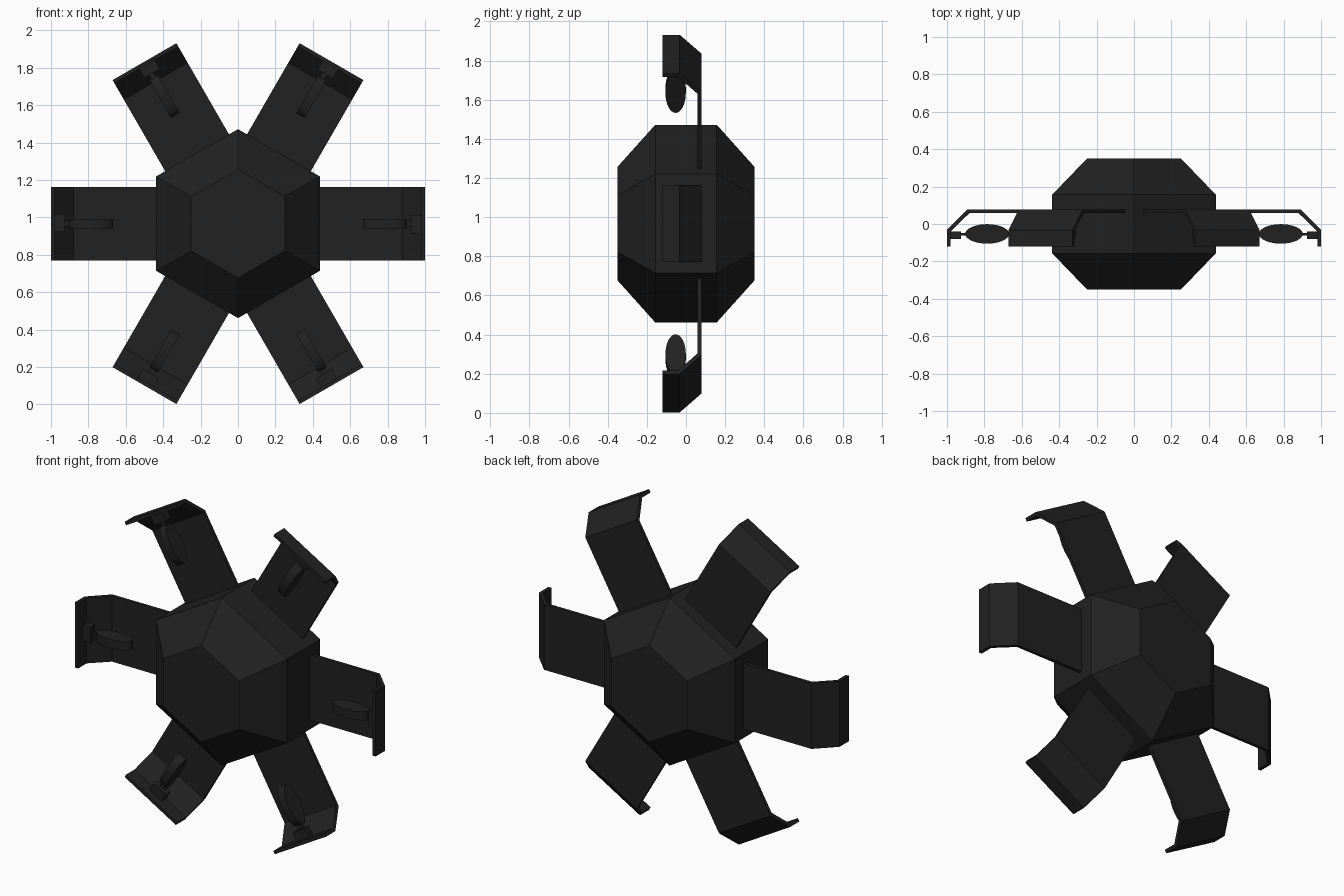
import bpy
import bmesh
import math
from mathutils import Matrix, Vector

cube = bpy.data.objects.get("Cube")
if cube:
    bpy.data.objects.remove(cube, do_unlink=True)

HUB_Z = 0.967
ARM_COUNT = 6

black = bpy.data.materials.new("matte black")
black.use_nodes = True
colour = (0.015, 0.015, 0.015, 1)
black.diffuse_color = colour
black.node_tree.nodes["Principled BSDF"].inputs["Base Color"].default_value = colour


def make_object(name, bm, angle=0.0):
    """Turn a bmesh into an object, rotated about the hub's front-back axis."""
    bmesh.ops.recalc_face_normals(bm, faces=bm.faces)
    mesh = bpy.data.meshes.new(name)
    bm.to_mesh(mesh)
    bm.free()
    mesh.materials.append(black)
    obj = bpy.data.objects.new(name, mesh)
    bpy.context.collection.objects.link(obj)
    obj.matrix_world = Matrix.Translation((0, 0, HUB_Z)) @ Matrix.Rotation(-angle, 4, 'Y')
    return obj


def extrude_profile(points, half_width):
    """Extrude a (radius, y) outline sideways along z."""
    bm = bmesh.new()
    face = bm.faces.new([bm.verts.new((r, y, -half_width)) for r, y in points])
    new = bmesh.ops.extrude_face_region(bm, geom=[face])["geom"]
    verts = [v for v in new if isinstance(v, bmesh.types.BMVert)]
    bmesh.ops.translate(bm, verts=verts, vec=(0, 0, 2 * half_width))
    return bm


def box(size, centre):
    bm = bmesh.new()
    bmesh.ops.create_cube(bm, size=1)
    bmesh.ops.scale(bm, verts=bm.verts, vec=Vector(size))
    bmesh.ops.translate(bm, verts=bm.verts, vec=Vector(centre))
    return bm


# Hub: hexagonal drum with tapered front and back
bm = bmesh.new()
rings = []
for y, radius in ((-0.35, 0.29), (-0.157, 0.505), (0.157, 0.505), (0.35, 0.29)):
    ring = []
    for i in range(6):
        a = math.radians(90 + 60 * i)
        ring.append(bm.verts.new((radius * math.cos(a), y, radius * math.sin(a))))
    rings.append(ring)
for lower, upper in zip(rings, rings[1:]):
    for i in range(6):
        j = (i + 1) % 6
        bm.faces.new((lower[i], lower[j], upper[j], upper[i]))
bm.faces.new(rings[0])
bm.faces.new(rings[-1])
make_object("hub", bm)

# Folded sheet outline of an arm, hooked forward at the tip
arm_profile = [(0.3, 0.078), (0.89, 0.078), (1.0, -0.032), (1.0, -0.12),
               (0.98, -0.12), (0.98, -0.04), (0.88, 0.058), (0.3, 0.058)]

for n in range(ARM_COUNT):
    angle = n * math.tau / ARM_COUNT
    make_object(f"arm_{n + 1}", extrude_profile(arm_profile, 0.197), angle)

    # Bracket and pin holding the disc inside the hook
    make_object(f"disc_bracket_{n + 1}", box((0.06, 0.04, 0.095), (0.955, -0.06, -0.004)), angle)
    make_object(f"disc_pin_{n + 1}", box((0.07, 0.012, 0.03), (0.91, -0.055, 0)), angle)

    # Oval disc standing edge-on to the front
    bm = bmesh.new()
    bmesh.ops.create_cone(bm, cap_ends=True, segments=32, radius1=1, radius2=1, depth=1)
    bmesh.ops.scale(bm, verts=bm.verts, vec=Vector((0.117, 0.052, 0.052)))
    bmesh.ops.translate(bm, verts=bm.verts, vec=Vector((0.785, -0.053, 0)))
    disc = make_object(f"disc_{n + 1}", bm, angle)
    bpy.ops.object.select_all(action='DESELECT')
    disc.select_set(True)
    bpy.context.view_layer.objects.active = disc
    bpy.ops.object.shade_smooth_by_angle(angle=math.radians(35))
